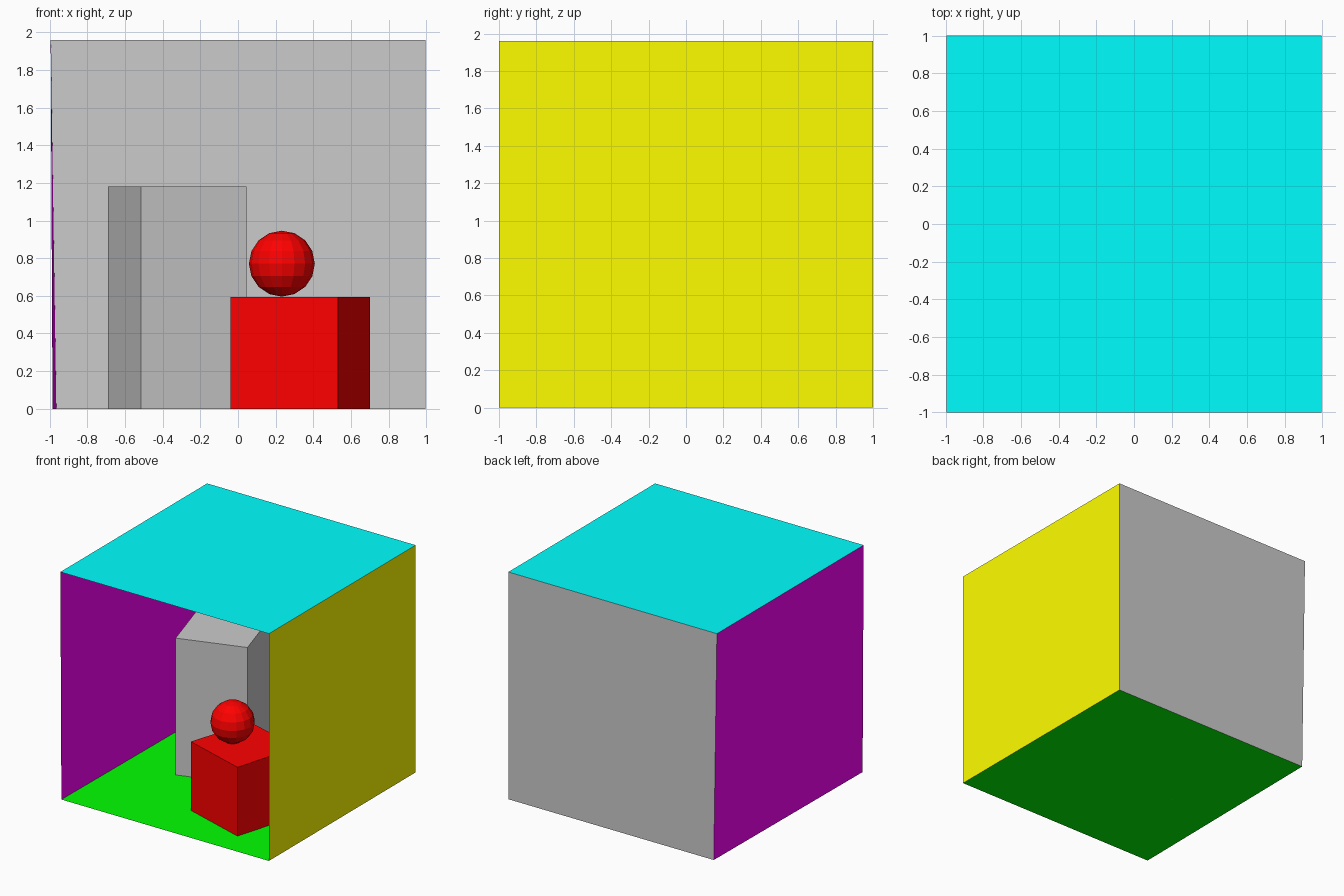
import bpy, bmesh

if "Cube" in bpy.data.objects:
    bpy.data.objects.remove(bpy.data.objects["Cube"])


def material(name, rgb):
    m = bpy.data.materials.new(name)
    m.diffuse_color = (*rgb, 1)
    m.use_nodes = True
    m.node_tree.nodes["Principled BSDF"].inputs["Base Color"].default_value = m.diffuse_color
    return m


def make(name, bm, mat=None):
    me = bpy.data.meshes.new(name)
    bm.to_mesh(me)
    bm.free()
    ob = bpy.data.objects.new(name, me)
    bpy.context.collection.objects.link(ob)
    if mat:
        me.materials.append(mat)
    return ob


def panel(name, corners, mat=None):
    bm = bmesh.new()
    bm.faces.new([bm.verts.new(c) for c in corners])
    return make(name, bm, mat)


def block(name, footprint, height, mat=None):
    bm = bmesh.new()
    base = bm.faces.new([bm.verts.new((x, y, 0)) for x, y in footprint])
    top = bmesh.ops.extrude_face_region(bm, geom=[base], use_keep_orig=True)["geom"]
    for v in top:
        if isinstance(v, bmesh.types.BMVert):
            v.co.z = height
    bmesh.ops.recalc_face_normals(bm, faces=bm.faces)
    return make(name, bm, mat)


red = material("red", (1, 0, 0))
green = material("green", (0, 1, 0))
cyan = material("cyan", (0, 1, 1))
yellow = material("yellow", (1, 1, 0))
magenta = material("magenta", (1, 0, 1))

# Room corners: the left wall leans out slightly, the front is open
H, R = 1.96, 0.995
lf, lb = (-0.985, -1, 0), (-0.965, 1, 0)
rf, rb = (R, -1, 0), (R, 1, 0)
tlf, tlb, trf, trb = (-0.995, -1, H), (-0.995, 1, H), (R, -1, H), (R, 1, H)

panel("floor", (lf, rf, rb, lb), green)
panel("ceiling", (tlf, tlb, trb, trf), cyan)
panel("back_wall", (lb, rb, trb, tlb))
panel("left_wall", (lf, lb, tlb, tlf), magenta)
panel("right_wall", (rf, trf, trb, rb), yellow)

# Two turned blocks standing on the floor
block("tall_block", ((-0.515, -0.115), (0.045, 0.065), (-0.13, 0.635), (-0.69, 0.46)), 1.18)
block("short_block", ((0.53, -0.765), (0.70, -0.19), (0.135, -0.025), (-0.04, -0.585)), 0.594, red)

# Faceted ball resting on the short block
bpy.ops.mesh.primitive_uv_sphere_add(segments=16, ring_count=8, radius=0.175,
                                     location=(0.233, -0.406, 0.771))
ball = bpy.context.object
ball.name = "ball"
ball.data.materials.append(red)
